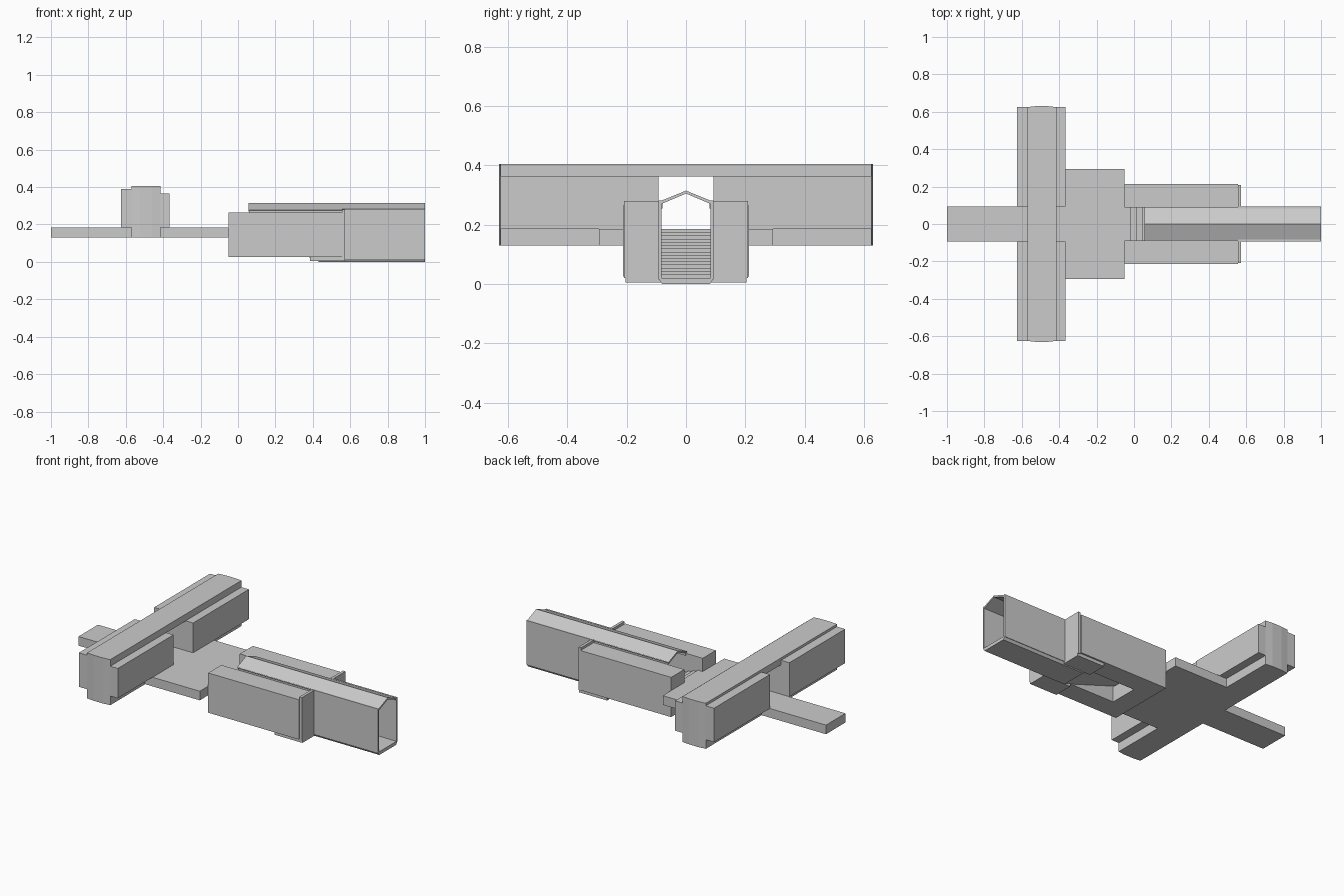
import bpy, bmesh

if "Cube" in bpy.data.objects:
    bpy.data.objects.remove(bpy.data.objects["Cube"])


def prism(name, pts, a, b, axis):
    """Extrude a closed profile along an axis: 'X' takes (y,z), 'Y' takes (x,z), 'Z' takes (x,y)."""
    def place(p, t):
        return {'X': (t, p[0], p[1]), 'Y': (p[0], t, p[1]), 'Z': (p[0], p[1], t)}[axis]
    bm = bmesh.new()
    lo = [bm.verts.new(place(p, a)) for p in pts]
    hi = [bm.verts.new(place(p, b)) for p in pts]
    n = len(pts)
    bm.faces.new(lo)
    bm.faces.new(hi)
    for i in range(n):
        j = (i + 1) % n
        bm.faces.new((lo[i], lo[j], hi[j], hi[i]))
    bmesh.ops.recalc_face_normals(bm, faces=bm.faces)
    me = bpy.data.meshes.new(name)
    bm.to_mesh(me)
    bm.free()
    ob = bpy.data.objects.new(name, me)
    bpy.context.collection.objects.link(ob)
    return ob


def box(name, x0, x1, y0, y1, z0, z1):
    return prism(name, [(x0, y0), (x1, y0), (x1, y1), (x0, y1)], z0, z1, 'Z')


def mirror_y(ob):
    m = ob.modifiers.new("mirror", 'MIRROR')
    m.use_axis = (False, True, False)
    return ob


# Walkway: narrow arm, widening to a landing beside the hall
box("walkway_arm", -1.0, -0.37, -0.093, 0.093, 0.13, 0.185)
box("walkway_landing", -0.415, -0.05, -0.293, 0.293, 0.13, 0.185)

# Cross wing: two solid halves with slightly bowed ends, joined by a lintel
mirror_y(prism("wing_core", [(-0.57, 0.093), (-0.415, 0.093), (-0.415, 0.625),
                             (-0.46, 0.63), (-0.525, 0.63), (-0.57, 0.625)], 0.13, 0.405, 'Z'))
box("wing_lintel", -0.57, -0.415, -0.093, 0.093, 0.363, 0.405)
mirror_y(box("wing_east_panel", -0.415, -0.365, 0.093, 0.625, 0.185, 0.365))
mirror_y(box("wing_west_panel", -0.625, -0.57, 0.093, 0.625, 0.185, 0.39))

# Side blocks flanking the stairwell, with a raised end rim
mirror_y(box("side_block", -0.05, 0.555, 0.088, 0.213, 0.025, 0.265))
mirror_y(box("side_block_rim", 0.555, 0.572, 0.088, 0.208, 0.02, 0.28))
mirror_y(box("side_block_foot", 0.385, 0.572, 0.083, 0.203, 0.005, 0.025))

# Staircase: stepped top, sloping underside
steps, x_top, x_low, z_top, z_low = 15, -0.05, 0.43, 0.185, 0.022
run, rise = (x_low - x_top) / steps, (z_top - z_low) / steps
stair = [(x_top, z_top)]
for i in range(steps):
    x, z = x_top + (i + 1) * run, z_top - i * rise
    stair += [(x, z), (x, z - rise)]
stair += [(x_low, 0.008), (x_top, 0.165)]
prism("stairs", stair, -0.088, 0.088, 'Y')
box("stair_base", -0.05, 0.075, -0.088, 0.088, 0.025, 0.12)

# Tunnel: floor with chamfered edges, side walls and gabled roof
prism("tunnel_floor", [(-0.08, 0.0), (0.08, 0.0), (0.093, 0.02),
                       (-0.093, 0.02)], 0.43, 1.0, 'X')
mirror_y(box("tunnel_wall", 0.555, 1.0, 0.083, 0.093, 0.015, 0.282))
mirror_y(box("eave_strip", 0.06, 0.57, 0.079, 0.087, 0.255, 0.28))
prism("tunnel_roof", [(-0.09, 0.278), (0, 0.315), (0.09, 0.278), (0.083, 0.27),
                      (0, 0.305), (-0.083, 0.27)], 0.055, 1.0, 'X')
